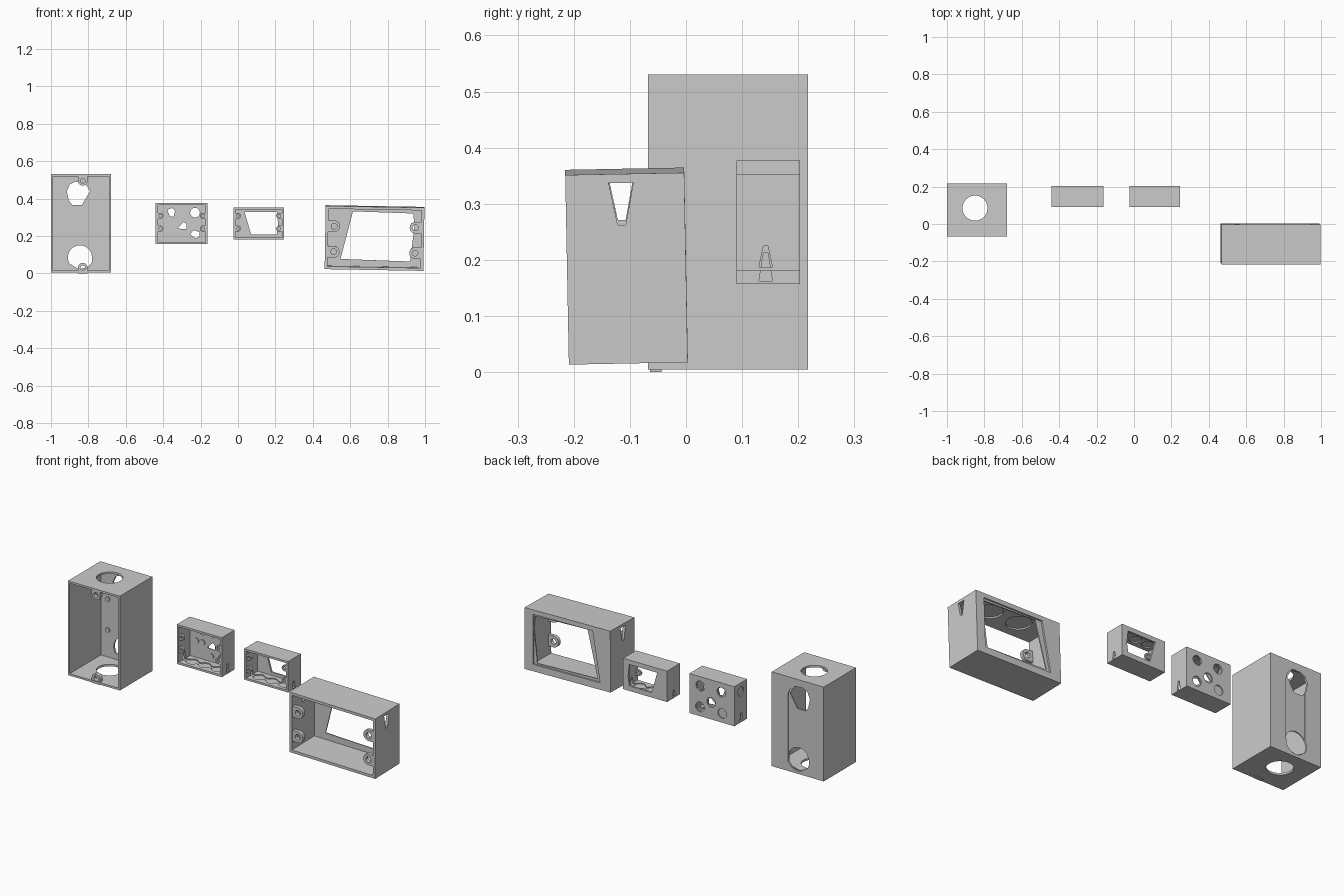
import bpy, bmesh
from math import cos, sin, pi, radians
from mathutils import Matrix, Vector

if "Cube" in bpy.data.objects:
    bpy.data.objects.remove(bpy.data.objects["Cube"])


def circle(u, v, r, n=32):
    return [(u + r * cos(2 * pi * i / n), v + r * sin(2 * pi * i / n)) for i in range(n)]


def rect(u0, u1, v0, v1):
    return [(u0, v0), (u1, v0), (u1, v1), (u0, v1)]


def prism(name, pts, axis, a, b):
    """Extrude a 2D outline along an axis: x->(y,z), y->(x,z), z->(x,y)."""
    place = {'x': lambda u, v, t: (t, u, v), 'y': lambda u, v, t: (u, t, v),
             'z': lambda u, v, t: (u, v, t)}[axis]
    bm = bmesh.new()
    lo = [bm.verts.new(place(u, v, a)) for u, v in pts]
    hi = [bm.verts.new(place(u, v, b)) for u, v in pts]
    bm.faces.new(lo)
    bm.faces.new(hi)
    for i in range(len(pts)):
        j = (i + 1) % len(pts)
        bm.faces.new((lo[i], lo[j], hi[j], hi[i]))
    bmesh.ops.recalc_face_normals(bm, faces=bm.faces)
    me = bpy.data.meshes.new(name)
    bm.to_mesh(me)
    bm.free()
    ob = bpy.data.objects.new(name, me)
    bpy.context.collection.objects.link(ob)
    return ob


def cut(ob, pts, axis, a, b):
    tool = prism("cutter", pts, axis, a, b)
    mod = ob.modifiers.new("cut", 'BOOLEAN')
    mod.operation, mod.solver, mod.object = 'DIFFERENCE', 'EXACT', tool
    bpy.context.view_layer.objects.active = ob
    bpy.ops.object.modifier_apply(modifier=mod.name)
    bpy.data.objects.remove(tool)


def box(name, x, y, z, t):
    """Hollow box open to the front."""
    ob = prism(name, rect(*x, *z), 'y', *y)
    cut(ob, rect(x[0] + t, x[1] - t, z[0] + t, z[1] - t), 'y', y[0] - 0.1, y[1] - t)
    return ob


def lug(name, u, v, r, reach, direction, y0, depth):
    """Screw ear: rounded tab that reaches back to the wall in a direction."""
    d = Vector(direction)
    n = Vector((-d.y, d.x))
    c = Vector((u, v))
    pts = [c - d * r * sin(a) + n * r * cos(a) for a in [pi * i / 14 for i in range(15)]]
    pts += [c - n * r + d * reach, c + n * r + d * reach]
    ob = prism(name, [tuple(p) for p in pts], 'y', y0, y0 + depth)
    cut(ob, circle(u, v, r * 0.5, 20), 'y', y0 - 0.1, y0 + 0.1)
    return ob


def bosses(name, spots, r, y0, y1):
    for i, (u, v) in enumerate(spots):
        prism(f"{name}_{i}", circle(u, v, r, 16), 'y', y0, y1)


def wedge(y, z_wide, z_thin, wide, thin):
    return [(y - wide, z_wide), (y + wide, z_wide), (y + thin, z_thin), (y - thin, z_thin)]


# Tall deep box
tall = box("tall_box", (-1, -0.68), (-0.068, 0.217), (0.005, 0.53), 0.011)
cut(tall, circle(-0.85, 0.085, 0.067), 'z', -0.1, 0.7)
slot = [(-0.84 + 0.06 * cos(a), zc + 0.065 * sin(a)) for zc, s in ((0.425, 0), (0.085, pi))
        for a in [s + pi * i / 12 for i in range(13)]]
cut(tall, slot, 'y', 0.212, 0.3)
cut(tall, [(-0.915, 0.44), (-0.90, 0.475), (-0.87, 0.49), (-0.82, 0.485), (-0.79, 0.44),
           (-0.835, 0.365), (-0.885, 0.365), (-0.905, 0.39)], 'y', 0.19, 0.3)
cut(tall, [(-0.845 + 0.065 * cos(a), 0.085 + 0.065 * sin(a)) for a in
           [radians(15 + 14 * i) for i in range(15)]] + [(-0.85, 0.022), (-0.80, 0.035), (-0.78, 0.06)],
    'y', 0.19, 0.3)
lug("tall_box_lug_top", -0.83, 0.495, 0.026, 0.026, (0, 1), -0.064, 0.02)
lug("tall_box_lug_bottom", -0.83, 0.03, 0.026, 0.03, (0, -1), -0.064, 0.02)
bosses("tall_box_boss", [(x, z) for x in (-0.945, -0.757) for z in (0.34, 0.168)], 0.013, 0.199, 0.207)

# Small box with back knockouts
x0, x1, y0, y1, z0, z1 = -0.44, -0.163, 0.09, 0.203, 0.157, 0.377
small = box("knockout_box", (x0, x1), (y0, y1), (z0, z1), 0.011)
for u, v in ((-0.36, 0.325), (-0.23, 0.325), (-0.298, 0.252), (-0.228, 0.208), (-0.365, 0.208)):
    cut(small, circle(u, v, 0.027, 20), 'y', 0.197, 0.25)
cut(small, [(-0.378, 0.34), (-0.352, 0.35), (-0.336, 0.335), (-0.345, 0.302), (-0.365, 0.305)], 'y', 0.18, 0.25)
cut(small, circle(-0.23, 0.325, 0.026, 16), 'y', 0.18, 0.25)
cut(small, [(-0.325, 0.24), (-0.29, 0.275), (-0.275, 0.262), (-0.275, 0.236)], 'y', 0.18, 0.25)
cut(small, [(-0.255, 0.21), (-0.238, 0.232), (-0.205, 0.22), (-0.205, 0.195), (-0.23, 0.188)], 'y', 0.18, 0.25)
bosses("knockout_box_boss", [(-0.298, 0.312), (-0.298, 0.2), (-0.245, 0.262), (-0.352, 0.262),
                             (-0.39, 0.262), (-0.205, 0.262)], 0.015, 0.187, 0.193)
cut(small, wedge(0.142, 0.162, 0.212, 0.012, 0.004), 'x', -0.6, 0)
cut(small, circle(0.146, 0.33, 0.025, 20), 'x', -0.5, x0 + 0.006)

# Small box with open back window
open_box = box("window_box", (-0.025, 0.245), (y0, y1), (0.181, 0.353), 0.011)
cut(open_box, [(0.035, 0.328), (0.208, 0.328), (0.215, 0.26), (0.207, 0.208), (0.07, 0.208)], 'y', 0.18, 0.25)
cut(open_box, wedge(0.142, 0.187, 0.225, 0.012, 0.004), 'x', -0.1, 0.4)

# Inner bottom and top knockouts and side lugs of both small boxes
for ob, name, a, b, lo, hi in ((small, "knockout_box", x0, x1, z0, z1),
                               (open_box, "window_box", -0.025, 0.245, 0.181, 0.353)):
    for i in (-1, 0, 1):
        disc = circle((a + b) / 2 + i * 0.078, 0.14, 0.031, 24)
        cut(ob, disc, 'z', lo + 0.005, lo + 0.04)
        cut(ob, disc, 'z', hi - 0.04, hi - 0.005)
    for side, u in ((-1, a + 0.025), (1, b - 0.025)):
        for v in (0.308, 0.239):
            lug(f"{name}_lug_{side}_{v}", u, v, 0.016, 0.02, (side, 0), y0 + 0.003, 0.012)

# Large wide box with window, tilted slightly
before = set(bpy.data.objects)
wide = box("wide_box", (0.466, 0.994), (-0.212, 0), (0.02, 0.358), 0.015)
cut(wide, [(0.612, 0.328), (0.935, 0.322), (0.942, 0.25), (0.922, 0.065), (0.55, 0.072)], 'y', -0.05, 0.1)
cut(wide, [(0.575, 0.333), (0.943, 0.333), (0.943, 0.058), (0.53, 0.058)], 'y', -0.009, 0.1)
cut(wide, wedge(-0.113, 0.342, 0.267, 0.022, 0.007), 'x', 0.3, 1.2)
for u in (0.64, 0.82):
    cut(wide, circle(u, -0.1, 0.065), 'z', 0.3, 0.351)
for side, u in ((-1, 0.513), (1, 0.948)):
    for v in (0.25, 0.114):
        lug(f"wide_box_lug_{side}_{v}", u, v, 0.031, 0.038, (side, 0), -0.207, 0.02)
tilt = (Matrix.Translation((0.73, -0.106, 0.189)) @ Matrix.Rotation(radians(1), 4, 'Y')
        @ Matrix.Rotation(radians(1.1), 4, 'X') @ Matrix.Translation((-0.73, 0.106, -0.189)))
for ob in set(bpy.data.objects) - before:
    ob.data.transform(tilt)
